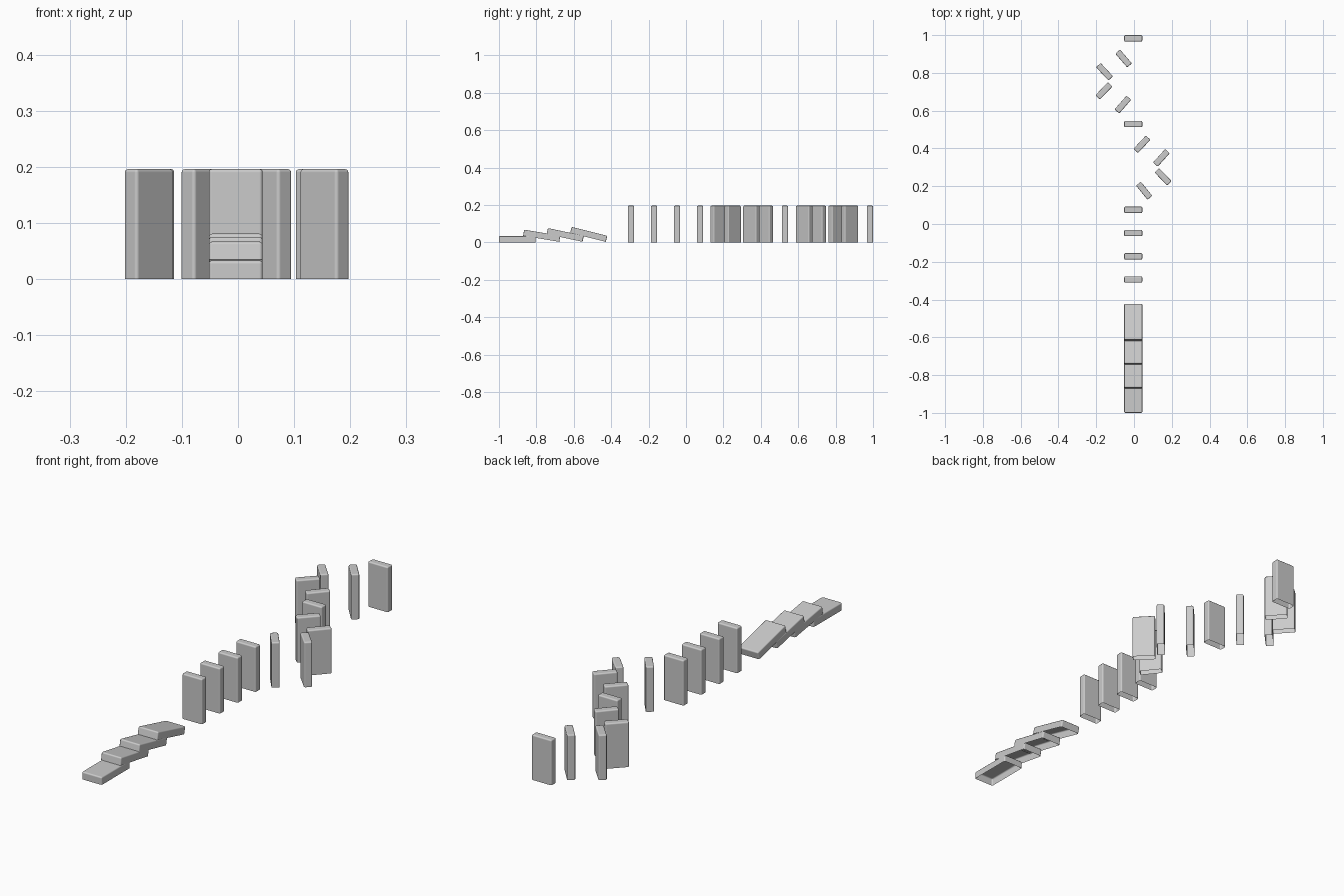
import bpy, bmesh
from math import radians, sin

cube = bpy.data.objects.get("Cube")
if cube:
    bpy.data.objects.remove(cube, do_unlink=True)

WIDTH, THICK, TALL = 0.096, 0.033, 0.196
ROW_X = -0.004

grey = bpy.data.materials.new("plain_grey")
grey.use_nodes = True
grey.diffuse_color = (0.6, 0.6, 0.6, 1)
grey.node_tree.nodes["Principled BSDF"].inputs["Base Color"].default_value = (0.6, 0.6, 0.6, 1)


def tile_mesh(name, sx, sy, sz):
    """Box shell standing on its origin, open underneath."""
    bm = bmesh.new()
    bmesh.ops.create_cube(bm, size=1)
    for v in bm.verts:
        v.co = (v.co.x * sx, v.co.y * sy, (v.co.z + 0.5) * sz)
    bottom = [f for f in bm.faces if f.normal.z < -0.9]
    bmesh.ops.delete(bm, geom=bottom, context="FACES_ONLY")
    for f in bm.faces:
        f.smooth = True
    mesh = bpy.data.meshes.new(name)
    bm.to_mesh(mesh)
    bm.free()
    mesh.materials.append(grey)
    return mesh


def place(name, mesh, loc, rot):
    obj = bpy.data.objects.new(name, mesh)
    bpy.context.collection.objects.link(obj)
    obj.location = loc
    obj.rotation_euler = rot
    # Rounded edges with flat main faces
    bevel = obj.modifiers.new("rounded_edges", "BEVEL")
    bevel.width = 0.006
    bevel.segments = 3
    bevel.limit_method = "ANGLE"
    bevel.harden_normals = True


upright = tile_mesh("upright_tile", WIDTH, THICK, TALL)
flat = tile_mesh("flat_tile", WIDTH, TALL, THICK)

# Toppled tiles, each leaning on the one ahead: y, lean
for i, (y, lean) in enumerate([(-0.902, 0), (-0.774, 9.4), (-0.649, 12), (-0.524, 13.9)]):
    a = radians(lean)
    lift = TALL / 2 * sin(a) + (0.003 if lean else 0)
    place(f"fallen_tile_{i + 1}", flat, (ROW_X, y, lift), (-a, 0, 0))

# Straight tiles
for i, y in enumerate([-0.294, -0.171, -0.048, 0.075, 0.529, 0.983]):
    place(f"straight_tile_{i + 1}", upright, (ROW_X, y, 0), (0, 0, 0))

# Tiles along the winding bends: x, y, turn
bends = [
    (0.054, 0.176, -51), (0.154, 0.250, -46), (0.145, 0.350, 48), (0.042, 0.422, 47),
    (-0.059, 0.632, 49), (-0.159, 0.705, 46), (-0.156, 0.806, -47), (-0.055, 0.876, -49),
]
for i, (x, y, turn) in enumerate(bends):
    place(f"bend_tile_{i + 1}", upright, (x, y, 0), (0, 0, radians(turn)))
